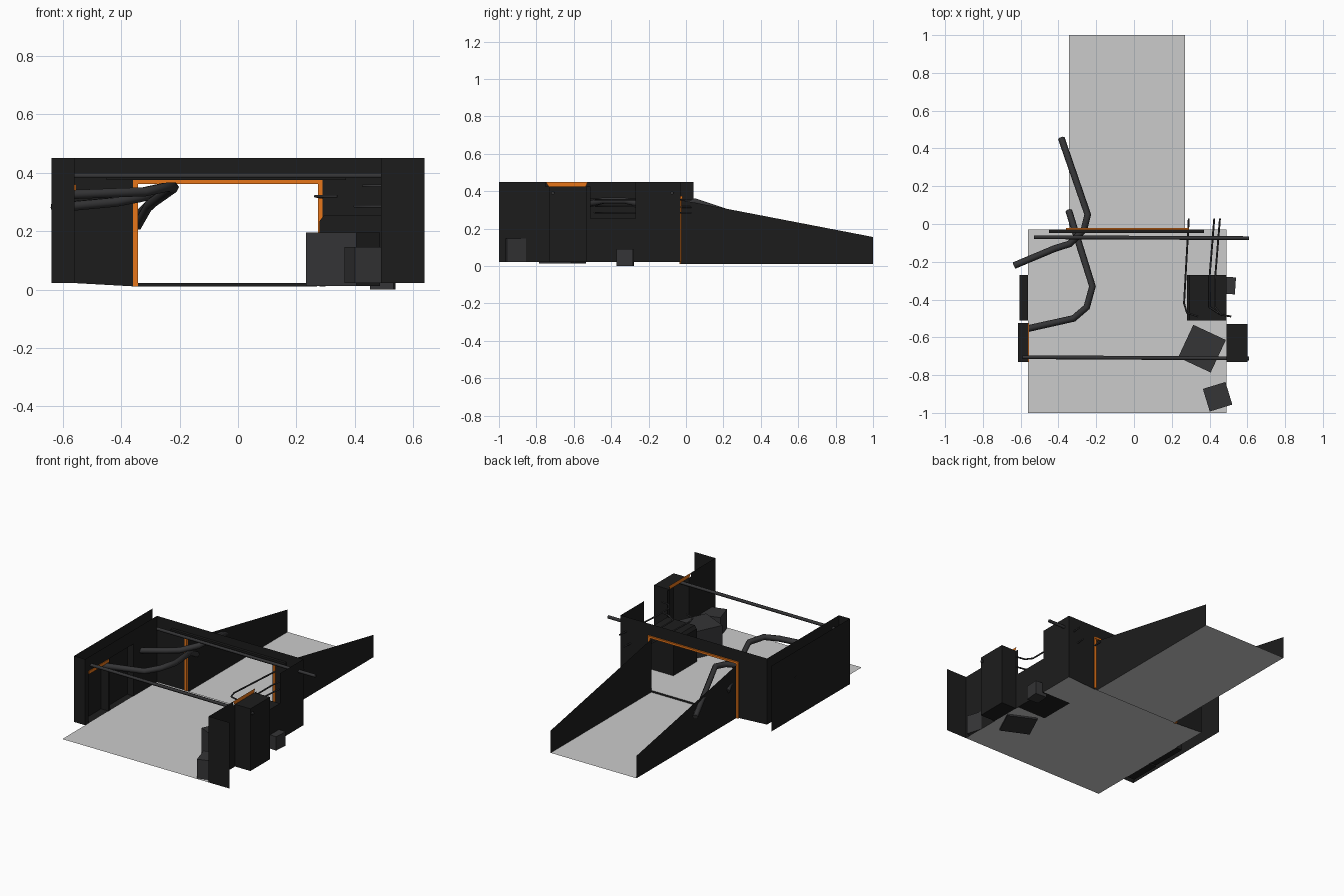
import bpy, math
from mathutils import Vector


def material(name, col):
    m = bpy.data.materials.new(name)
    m.diffuse_color = (*col, 1)
    return m


BLACK = material("black_metal", (0.012, 0.012, 0.012))
DARK = material("dark_grey", (0.035, 0.035, 0.037))
ORANGE = material("orange_trim", (0.8, 0.18, 0.01))


def mesh(name, verts, faces, mat=None):
    me = bpy.data.meshes.new(name)
    me.from_pydata(verts, [], faces)
    if mat:
        me.materials.append(mat)
    ob = bpy.data.objects.new(name, me)
    bpy.context.collection.objects.link(ob)
    return ob


def flat(name, x0, x1, y0, y1, z, mat=None):
    return mesh(name, [(x0, y0, z), (x1, y0, z), (x1, y1, z), (x0, y1, z)], [(0, 1, 2, 3)], mat)


def wall(name, path, z0, z1, mat=BLACK):
    """Upright single-sided panels following a plan outline."""
    n = len(path)
    verts = [(x, y, z0) for x, y in path] + [(x, y, z1) for x, y in path]
    return mesh(name, verts, [(i, i + 1, n + i + 1, n + i) for i in range(n - 1)], mat)


def box(name, x0, x1, y0, y1, z0, z1, mat=BLACK, turn=0):
    bpy.ops.mesh.primitive_cube_add(size=1, location=((x0 + x1) / 2, (y0 + y1) / 2, (z0 + z1) / 2),
                                    rotation=(0, 0, math.radians(turn)))
    ob = bpy.context.object
    ob.name = name
    ob.scale = (x1 - x0, y1 - y0, z1 - z0)
    ob.data.materials.append(mat)
    return ob


def pipe(name, points, r, res=1):
    cu = bpy.data.curves.new(name, 'CURVE')
    cu.dimensions = '3D'
    cu.bevel_depth = r
    cu.bevel_resolution = res
    cu.use_fill_caps = True
    sp = cu.splines.new('POLY')
    sp.points.add(len(points) - 1)
    for p, co in zip(sp.points, points):
        p.co = (*co, 1)
    cu.materials.append(DARK)
    ob = bpy.data.objects.new(name, cu)
    bpy.context.collection.objects.link(ob)
    return ob


# Floors
Z = 0.022
flat("room_floor_front", -0.56, 0.49, -1, -0.51, Z)
flat("room_floor_middle", -0.56, 0.28, -0.51, -0.27, Z)
flat("room_floor_back", -0.56, 0.49, -0.27, -0.03, Z)
flat("hall_floor", -0.345, 0.27, -0.03, 1, 0.01)
wall("door_sill", [(-0.345, -0.03), (0.27, -0.03)], 0.01, Z)

# Hall walls sloping down towards the far end
for side, x in (("left", -0.345), ("right", 0.27)):
    mesh("hall_wall_" + side,
         [(x, -0.03, 0.01), (x, 1, 0.01), (x, 1, 0.155), (x, 0.04, 0.34), (x, -0.03, 0.353)],
         [(0, 1, 2, 3, 4)], BLACK)

# Back wall around the doorway
mesh("back_wall",
     [(-0.56, -0.03, Z), (-0.345, -0.03, 0.01), (-0.345, -0.03, 0.365), (0.28, -0.03, 0.365),
      (0.28, -0.03, 0.01), (0.49, -0.03, Z), (0.49, -0.03, 0.45), (-0.56, -0.03, 0.45)],
     [(0, 1, 2, 7), (2, 3, 6, 7), (3, 4, 5, 6)], BLACK)
box("door_header", -0.45, 0.37, -0.048, -0.03, 0.375, 0.4)

# Orange door frame
box("door_jamb_left", -0.36, -0.343, -0.035, -0.02, 0.01, 0.365, ORANGE)
box("door_jamb_right", 0.275, 0.29, -0.035, -0.025, 0.02, 0.365, ORANGE)
box("door_lintel", -0.36, 0.29, -0.035, -0.02, 0.362, 0.375, ORANGE)

# Left wall: recessed inner side, outer skin
wall("left_wall_inner", [(-0.64, -0.765), (-0.56, -0.765), (-0.56, -0.73), (-0.615, -0.73),
                         (-0.615, -0.525), (-0.56, -0.525), (-0.56, -0.51), (-0.605, -0.51),
                         (-0.605, -0.27), (-0.56, -0.27), (-0.56, -0.03)], Z, 0.36)
wall("left_wall_outer", [(-0.64, -0.765), (-0.64, 0.04)], 0.025, 0.45)
wall("left_wall_upper", [(-0.64, -0.765), (-0.56, -0.765), (-0.56, -0.03)], 0.36, 0.45)
flat("left_alcove_top_front", -0.615, -0.56, -0.73, -0.525, 0.36, BLACK)
flat("left_alcove_top_middle", -0.605, -0.56, -0.51, -0.27, 0.36, BLACK)
for i, (x, y0, y1) in enumerate([(-0.615, -0.73, -0.525), (-0.605, -0.51, -0.27)]):
    flat("left_alcove_floor_%d" % i, x, -0.56, y0, y1, Z, BLACK)
box("left_alcove_trim", -0.565, -0.556, -0.73, -0.525, 0.34, 0.36, ORANGE)

# Right wall: end flange, alcove, rear panel
wall("right_wall_front", [(0.64, -1), (0.49, -1), (0.49, -0.73), (0.60, -0.73), (0.60, -0.53),
                          (0.49, -0.53), (0.49, -0.51)], Z, 0.425)
wall("right_wall_front_top", [(0.64, -1), (0.49, -1), (0.49, -0.75)], 0.425, 0.45)
wall("right_wall_back", [(0.49, -0.27), (0.49, -0.03)], Z, 0.45)
flat("right_alcove_top", 0.49, 0.60, -0.73, -0.53, 0.425, BLACK)
flat("right_alcove_floor", 0.49, 0.60, -0.73, -0.53, Z, BLACK)
mesh("right_alcove_trim", [(0.49, -0.735, 0.425), (0.49, -0.535, 0.425),
                           (0.49, -0.525, 0.45), (0.49, -0.75, 0.45)], [(0, 1, 2, 3)], ORANGE)

# Machine block in the middle of the right side, chamfered along the room edge
prof = [(0.28, Z), (0.49, Z), (0.49, 0.255), (0.295, 0.255), (0.28, 0.235)]
mesh("machine_block", [(x, y, z) for y in (-0.51, -0.27) for x, z in prof],
     [(0, 1, 2, 3, 4), (9, 8, 7, 6, 5)] + [(i, i + 5, (i + 1) % 5 + 5, (i + 1) % 5) for i in range(5)],
     BLACK)

# Crates
box("large_crate", 0.265, 0.455, -0.755, -0.565, 0.012, 0.195, DARK, -25)
box("small_crate", 0.38, 0.505, -0.977, -0.852, Z, 0.146, DARK, 17)
box("outside_crate", 0.455, 0.537, -0.37, -0.28, 0.0, 0.09, DARK, -4)

# Cross beams
pipe("cross_beam_back", [(-0.53, -0.07, 0.39), (0.61, -0.075, 0.39)], 0.01)
pipe("cross_beam_front", [(-0.59, -0.705, 0.39), (0.61, -0.712, 0.39)], 0.01)

# Big bent ducts
pipe("duct_back", [(-0.385, 0.455, 0.21), (-0.245, 0.05, 0.345), (-0.265, -0.03, 0.335),
                   (-0.34, -0.105, 0.315), (-0.42, -0.13, 0.30), (-0.635, -0.22, 0.28)], 0.018)
pipe("duct_front", [(-0.345, 0.07, 0.22), (-0.305, -0.06, 0.29), (-0.22, -0.33, 0.35),
                    (-0.25, -0.44, 0.35), (-0.32, -0.50, 0.335), (-0.59, -0.56, 0.325)], 0.018)

# Thin cables over the machine block
pipe("cable_inner", [(0.29, 0.03, 0.315), (0.265, -0.42, 0.32), (0.28, -0.47, 0.32),
                     (0.34, -0.49, 0.32)], 0.005)
for i, (dx, z) in enumerate([(0, 0.285), (0.03, 0.355)]):
    pipe("cable_outer_%d" % i, [(0.425 + dx, 0.03, z), (0.40 + dx, -0.28, z),
                                (0.40 + dx, -0.44, z), (0.46, -0.48, z), (0.515, -0.49, z)], 0.005)
